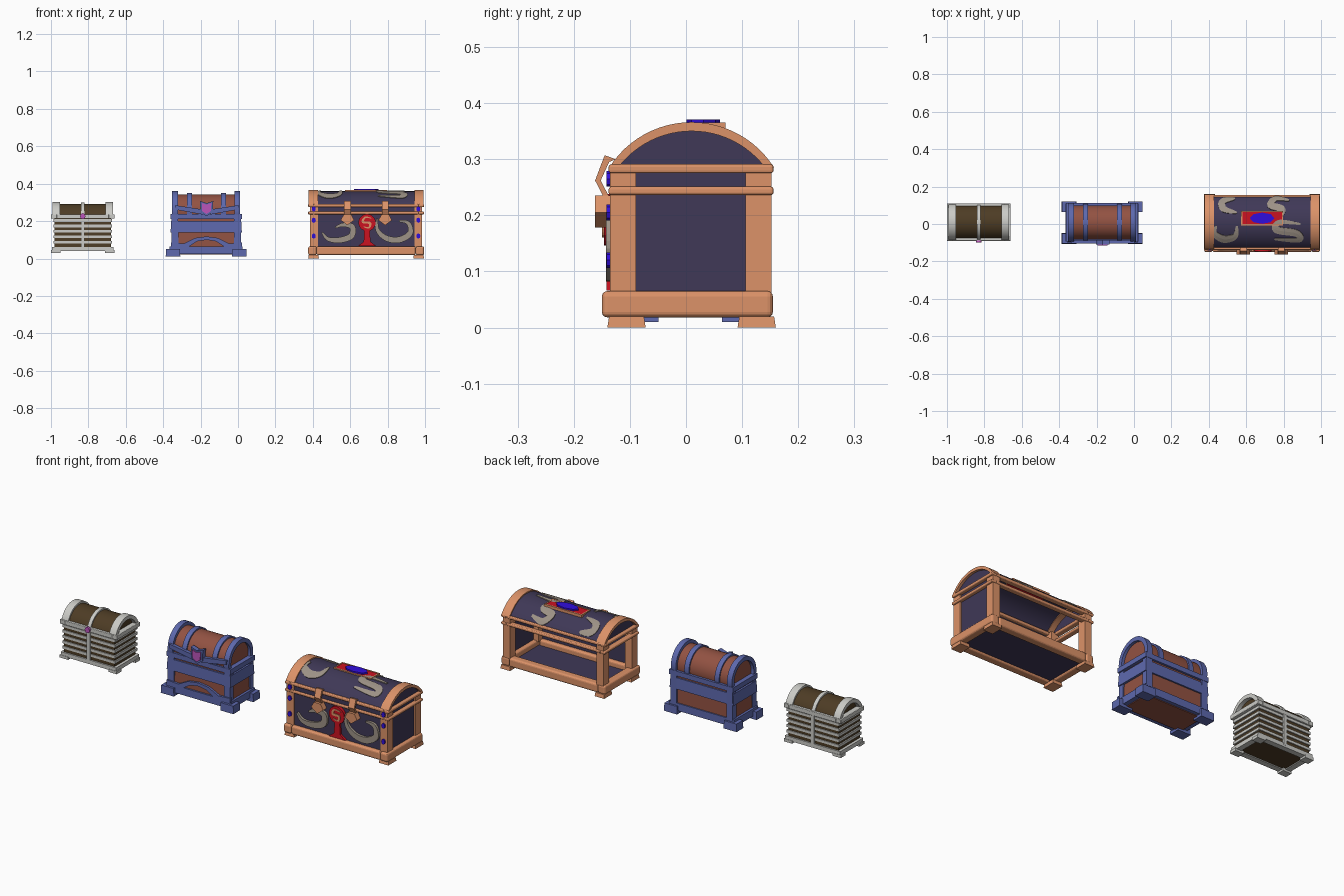
import bpy, bmesh, math
from mathutils import Vector

cube = bpy.data.objects.get("Cube")
if cube:
    bpy.data.objects.remove(cube, do_unlink=True)


def material(name, r, g, b):
    m = bpy.data.materials.new(name)
    m.use_nodes = True
    m.diffuse_color = (r, g, b, 1)
    m.node_tree.nodes["Principled BSDF"].inputs["Base Color"].default_value = (r, g, b, 1)
    return m


COPPER = material("copper", .72, .29, .14)
PURPLE = material("dark_purple", .05, .04, .095)
SLATE = material("slate_blue", .11, .14, .42)
RUST = material("rust_wood", .29, .085, .055)
BROWN = material("dark_brown_wood", .075, .045, .018)
WHITE = material("pale_metal", .6, .6, .57)
GREY = material("warm_grey", .34, .29, .24)
RED = material("red", .6, .006, .015)
BLUE = material("gem_blue", .03, .004, .72)
PINK = material("magenta", .5, .09, .5)


def finish(name, bm, mat, bevel=0, smooth=False):
    bmesh.ops.recalc_face_normals(bm, faces=bm.faces)
    me = bpy.data.meshes.new(name)
    bm.to_mesh(me)
    bm.free()
    me.materials.append(mat)
    ob = bpy.data.objects.new(name, me)
    bpy.context.collection.objects.link(ob)
    if bevel:
        mod = ob.modifiers.new("Bevel", "BEVEL")
        mod.width, mod.segments = bevel, 3
    if smooth:
        bpy.ops.object.select_all(action="DESELECT")
        ob.select_set(True)
        bpy.context.view_layer.objects.active = ob
        bpy.ops.object.shade_smooth_by_angle(angle=math.radians(35))
    return ob


def add_box(bm, x, y, z, flare=1):
    """Box from (low, high) ranges; flare widens the bottom."""
    for v in bmesh.ops.create_cube(bm, size=1)["verts"]:
        f = flare if v.co.z < 0 else 1
        v.co = [sum(r) / 2 + c * k * (r[1] - r[0])
                for r, c, k in zip((x, y, z), v.co, (f, f, 1))]


def box(name, x, y, z, mat, flare=1, bevel=0):
    bm = bmesh.new()
    add_box(bm, x, y, z, flare)
    return finish(name, bm, mat, bevel)


def frame(name, x, y, z, t, mat, bevel=0):
    """Four bars round a rectangle."""
    bm = bmesh.new()
    for a in ((x[0], x[0] + t), (x[1] - t, x[1])):
        add_box(bm, a, y, z)
    for b in ((y[0], y[0] + t), (y[1] - t, y[1])):
        add_box(bm, (x[0] + t, x[1] - t), b, z)
    return finish(name, bm, mat, bevel)


def corners(name, x, y, z, w, d, mat, flare=1):
    """Four feet or posts at the corners."""
    bm = bmesh.new()
    for a in ((x[0], x[0] + w), (x[1] - w, x[1])):
        for b in ((y[0], y[0] + d), (y[1] - d, y[1])):
            add_box(bm, a, b, z, flare)
    return finish(name, bm, mat)


def prism(name, pts, a, b, mat, axis="x", smooth=False):
    """Profile extruded from a to b along x (yz profile) or y (xz profile)."""
    bm = bmesh.new()
    place = (lambda p, d: (d, p[0], p[1])) if axis == "x" else (lambda p, d: (p[0], d, p[1]))
    face = bm.faces.new([bm.verts.new(place(p, a)) for p in pts])
    new = bmesh.ops.extrude_face_region(bm, geom=[face])["geom"]
    step = Vector(place((0, 0), b - a))
    bmesh.ops.translate(bm, vec=step, verts=[g for g in new if isinstance(g, bmesh.types.BMVert)])
    return finish(name, bm, mat, smooth=smooth)


def arc(yc, half, z0, rise, n=24):
    r = (half ** 2 + rise ** 2) / (2 * rise)
    top = math.atan2(half, r - rise)
    angles = [top * (2 * i / n - 1) for i in range(n + 1)]
    return [(yc + r * math.sin(t), z0 + rise - r + r * math.cos(t)) for t in angles]


def band(name, x, yc, half, z0, rise, t, mat):
    outer = arc(yc, half, z0, rise)
    inner = arc(yc, half - t, z0, rise - t)
    prism(name, outer + inner[::-1], x[0], x[1], mat, smooth=True)


def ribbon(name, pts, width, place, thick, mat):
    """Tapered scroll through a few points, laid on a surface."""
    p = [Vector(q) for q in [pts[0]] + pts + [pts[-1]]]
    line = []
    for i in range(1, len(p) - 2):
        a, b, c, d = p[i - 1:i + 3]
        for k in range(6):
            t = k / 6
            line.append(.5 * (2 * b + (c - a) * t + (2 * a - 5 * b + 4 * c - d) * t * t
                              + (3 * b - a - 3 * c + d) * t ** 3))
    line.append(p[-1])
    bm = bmesh.new()
    rows, n = [], len(line) - 1
    for i, q in enumerate(line):
        d = (line[min(i + 1, n)] - line[max(i - 1, 0)]).normalized()
        off = Vector((-d.y, d.x)) * width * (.25 + .75 * math.sin(math.pi * i / n)) / 2
        rows.append([bm.verts.new(place(*(q + off * s))) for s in (-1, 0, 1)])
    for r, s in zip(rows, rows[1:]):
        for j in (0, 1):
            bm.faces.new((r[j], r[j + 1], s[j + 1], s[j]))
    ob = finish(name, bm, mat)
    mod = ob.modifiers.new("Solidify", "SOLIDIFY")
    mod.thickness, mod.offset = thick, 0


def disc(name, x, z, rx, rz, y0, y1, mat, n=20):
    pts = [(x + rx * math.cos(math.tau * i / n), z + rz * math.sin(math.tau * i / n)) for i in range(n)]
    prism(name, pts, y0, y1, mat, "y")


# Small slatted chest
box("small_body", (-.98, -.68), (-.08, .1), (.045, .225), BROWN)
corners("small_feet", (-1, -.66), (-.09, .11), (.03, .045), .05, .04, WHITE)
frame("small_base", (-.995, -.665), (-.088, .108), (.04, .062), .03, WHITE)
for i in range(5):
    z = .08 + i * .029
    frame("small_slat", (-.987, -.673), (-.085, .105), (z, z + .014), .02, WHITE)
frame("small_rim", (-1, -.66), (-.09, .11), (.213, .236), .03, WHITE, .003)
prism("small_lid", arc(.01, .09, .225, .067), -.97, -.69, BROWN, smooth=True)
for x in ((-.992, -.952), (-.708, -.668)):
    band("small_lid_band", x, .01, .098, .225, .077, .02, WHITE)
band("small_center_strap", (-.84, -.82), .01, .096, .225, .075, .012, WHITE)
box("small_front_strap", (-.84, -.82), (-.091, -.08), (.05, .225), WHITE)
box("small_back_strap", (-.84, -.82), (.1, .109), (.05, .225), WHITE)
disc("small_lock", -.83, .226, .014, .016, -.1, -.088, PINK)

# Middle chest
box("middle_body", (-.345, .005), (-.08, .1), (.03, .225), RUST, 1.05)
corners("middle_feet", (-.385, .045), (-.105, .12), (.01, .052), .075, .055, SLATE, 1.04)
box("middle_base", (-.365, .025), (-.093, .11), (.025, .065), SLATE)
box("middle_bottom", (-.34, 0), (-.07, .09), (.021, .026), RUST)
box("middle_belt", (-.357, .017), (-.09, .108), (.14, .2), SLATE, 1.02)
frame("middle_rim", (-.36, .022), (-.094, .112), (.212, .238), .03, SLATE)
corners("middle_posts", (-.355, .015), (-.09, .11), (.06, .225), .035, .03, SLATE, 1.06)
prism("middle_lid", arc(.008, .088, .225, .118), -.335, -.003, RUST, smooth=True)
for x in ((-.352, -.322), (-.018, .012)):
    band("middle_end_band", x, .008, .1, .225, .135, .022, SLATE)
for x in ((-.272, -.245), (-.092, -.064)):
    band("middle_inner_band", x, .008, .095, .225, .126, .014, SLATE)
for s in (-1, 1):
    brace = [(.17, .285), (.17, .262), (.02, .235), (.02, .262)]
    prism("middle_lid_brace", [(-.168 + s * u, z) for u, z in brace], -.103, -.085, SLATE, "y")
    wave = [(.19, .06), (.19, .085), (.12, .08), (.06, .11), (0, .118), (0, .1), (.05, .092), (.1, .06)]
    prism("middle_front_wave", [(-.168 + s * u, z) for u, z in wave], -.098, -.086, SLATE, "y")
for name, k, y, mat in (("middle_lock_plate", 1, -.11, SLATE), ("middle_lock_face", .72, -.116, PINK)):
    shield = [(-.036, .04), (0, .028), (.036, .04), (.032, -.02), (0, -.042), (-.032, -.02)]
    prism(name, [(-.168 + u * k, .268 + v * k) for u, v in shield], y, -.085, mat, "y")

# Large chest: open frame with a solid front and left end
X, Y = (.375, .995), (-.135, .155)
corners("large_feet", (.378, .992), (-.137, .157), (0, .02), .052, .062, COPPER, 1.1)
frame("large_base", X, (-.15, .155), (.018, .065), .045, COPPER, .01)
box("large_floor", (.39, .98), (-.13, .14), (.028, .036), PURPLE)
corners("large_posts", (.385, .985), (-.135, .152), (.06, .285), .042, .046, COPPER)
frame("large_lower_rail", X, (-.138, .156), (.236, .251), .03, COPPER, .005)
frame("large_upper_rail", X, (-.138, .156), (.275, .291), .03, COPPER, .005)
box("large_front_panel", (.42, .95), (-.13, -.126), (.05, .285), PURPLE)
box("large_end_panel", (.972, .976), (-.1, .12), (.05, .285), PURPLE)
LID = (.01, .14, .285, .075)
band("large_lid", (.4, .97), *LID, .006, PURPLE)
for x in ((.378, .428), (.943, .992)):
    band("large_lid_band", x, .01, .147, .285, .081, .016, COPPER)
for x in (.392, .974):
    prism("large_lid_end", arc(.01, .136, .283, .07), x, x + .004, PURPLE)

# Scrolls on the front and lid
radius = (LID[1] ** 2 + LID[3] ** 2) / (2 * LID[3])


def on_lid(x, y):
    return (x, y, LID[2] + LID[3] - radius + math.sqrt(radius ** 2 - (y - LID[0]) ** 2) + .001)


def on_front(x, z):
    return (x, -.136, z)


for pts in ([(.45, .14), (.48, .105), (.54, .098), (.605, .12), (.61, .17), (.56, .18), (.52, .165)],
            [(.745, .215), (.745, .155), (.79, .11), (.86, .1), (.92, .135), (.91, .19), (.86, .2)]):
    ribbon("front_scroll", pts, .034, on_front, .014, GREY)
for pts in ([(.54, .135), (.475, .12), (.48, .08), (.55, .06)],
            [(.83, .125), (.76, .135), (.73, .1), (.79, .08), (.78, .05), (.73, .06)],
            [(.44, -.01), (.43, -.05), (.48, -.08), (.54, -.065), (.55, -.01)],
            [(.89, .0), (.78, .01), (.76, -.03), (.87, -.05), (.88, -.085), (.75, -.08)]):
    ribbon("lid_scroll", pts, .038, on_lid, .006, GREY)

# Top jewel on its setting
box("jewel_plate", (.575, .795), (-.005, .068), (.35, .363), RED)
frame("jewel_border", (.573, .797), (-.007, .07), (.35, .365), .007, COPPER)
disc("top_jewel", .685, .031, .066, .03, 0, .012, BLUE, 8)
jewel = bpy.context.collection.objects["top_jewel"]
jewel.rotation_euler.x = math.pi / 2
jewel.location.z = .359
jewel.location.y = .062

# Front medallion, its stem, and corner jewels
stem = [(.64, .066), (.672, .09), (.675, .16), (.705, .16), (.708, .09), (.74, .066)]
prism("medallion_stem", stem, -.142, -.13, RED, "y")
disc("medallion", .69, .192, .046, .046, -.146, -.13, RED)
ribbon("medallion_scroll", [(.715, .215), (.68, .22), (.668, .195), (.705, .19), (.7, .165), (.67, .17)],
       .013, lambda x, z: (x, -.147, z), .005, COPPER)
for x in (.405, .964):
    for z in (.265, .205, .12):
        disc("post_jewel", x, z, .011, .014, -.142, -.134, BLUE, 8)

# Lid straps and buckles
for x in (.585, .787):
    strap = [(-.125, .3), (-.145, .307), (-.162, .262), (-.148, .235), (-.162, .2),
             (-.148, .2), (-.138, .235), (-.152, .262), (-.137, .295)]
    prism("lid_strap", strap, x - .018, x + .018, COPPER)
    buckle = [(-.02, .235), (.02, .235), (.036, .205), (0, .178), (-.036, .205)]
    prism("strap_buckle", [(x + u, z) for u, z in buckle], -.162, -.132, COPPER, "y")
